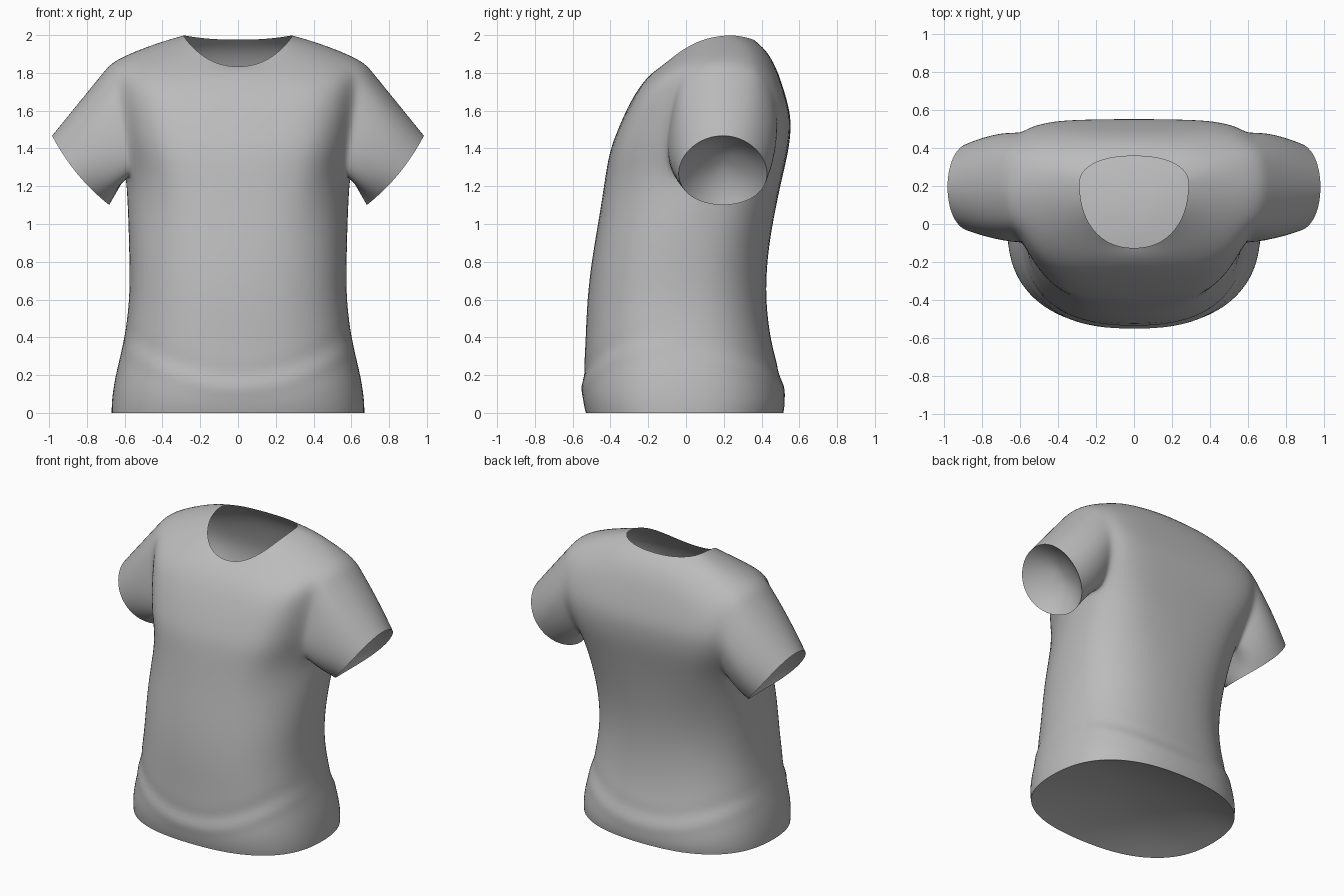
import bpy, bmesh
from math import sin, cos, pi, exp, atan2
from mathutils import Vector

if "Cube" in bpy.data.objects:
    bpy.data.objects.remove(bpy.data.objects["Cube"])

cloth = bpy.data.materials.new("grey cotton")
cloth.use_nodes = True
GREY = (0.5, 0.5, 0.5, 1)
cloth.diffuse_color = GREY
cloth.node_tree.nodes["Principled BSDF"].inputs["Base Color"].default_value = GREY

SEG = 24
# Body rings below the arms: height, half width, side y, front y, back y
LOWER = [(0.0, .675, -.02, -.535, .52), (.05, .675, -.02, -.548, .53), (.14, .665, -.02, -.557, .523),
         (.25, .642, -.02, -.543, .49), (.38, .608, -.03, -.536, .452), (.6, .577, -.03, -.528, .424),
         (.82, .58, 0, -.502, .433), (1.04, .585, .06, -.464, .468)]
# Rings from armpit to neckline: front (y, z), side (x, y, z), back (y, z)
UPPER = [((-.437, 1.24), (.595, .17, 1.26), (.513, 1.25)),
         ((-.413, 1.38), (.61, .18, 1.4), (.548, 1.4)),
         ((-.367, 1.5), (.635, .19, 1.55), (.56, 1.54)),
         ((-.317, 1.61), (.655, .2, 1.72), (.54, 1.64)),
         ((-.267, 1.7), (.67, .21, 1.865), (.51, 1.74)),
         ((-.213, 1.77), (.53, .23, 1.925), (.478, 1.83)),
         ((-.167, 1.81), (.4, .24, 1.97), (.427, 1.92)),
         ((-.13, 1.83), (.29, .215, 2.0), (.36, 1.975))]
rings = [((yf, z), (a, ys, z), (yb, z)) for z, a, ys, yf, yb in LOWER] + UPPER
# Roundness of each ring: across, front, back
ROUND = [(.82, .82, .82)] * 7 + [(.7, 1, .8), (.53, 1.3, .85), (.5, 1.05, .45), (.5, 1, .3),
                                 (.5, 1, .33), (.55, 1.1, .6), (.7, 1.05, .75), (.8, .95, .85), (.9, .9, .9)]
PIT, TIP = len(LOWER), len(LOWER) + 4      # first and last ring of the armhole


def power(v, p):
    return abs(v) ** p * (1 if v >= 0 else -1)


def ring_point(ring, i, shape):
    (yf, zf), (xs, ys, zs), (yb, zb) = ring
    across, front, back = shape
    t = 2 * pi * i / SEG
    y_end, z_end, p = (yb, zb, back) if sin(t) > 0 else (yf, zf, front)
    s = abs(sin(t)) ** p
    return Vector((xs * power(cos(t), across), ys + (y_end - ys) * s, zs + (z_end - zs) * s * s))


bm = bmesh.new()
grid = [[bm.verts.new(ring_point(ring, i, shape)) for i in range(SEG)]
        for ring, shape in zip(rings, ROUND)]


def in_armhole(r, i):
    side = i % (SEG // 2)
    return PIT <= r < TIP and (side < 2 or side >= SEG // 2 - 2)


# Body, leaving the armholes open
for r in range(len(rings) - 1):
    for i in range(SEG):
        j = (i + 1) % SEG
        if not in_armhole(r, i):
            bm.faces.new((grid[r][i], grid[r][j], grid[r + 1][j], grid[r + 1][i]))

# Sleeves, running from each armhole loop to a round, slightly bowed cuff
for sgn, mid in ((1, 0), (-1, SEG // 2)):
    cols = [(mid + d) % SEG for d in range(-2, 3)]
    loop = {grid[r][i] for r in (PIT, TIP) for i in cols}
    loop |= {grid[r][i] for r in range(PIT, TIP) for i in (cols[0], cols[-1])}
    loop = sorted(loop, key=lambda v: atan2(v.co.z - 1.54, v.co.y - .18))
    n = len(loop)
    top = loop.index(grid[TIP][mid])
    start = [v.co.copy() for v in loop]
    cuff = []
    for k in range(n):
        a = pi / 2 + 2 * pi * (k - top) / n
        bow = .02 * cos(a) ** 2
        cuff.append(Vector((sgn * (.832 + .155 * sin(a) + bow), .195 + .24 * cos(a),
                            1.285 + .188 * sin(a) - bow)))
    prev = loop
    for f in (.15, .4, .7, .92, 1):
        new = []
        for k in range(n):
            co = start[k].lerp(cuff[k], f)
            co.y += .02 * sin(pi * f) * (cuff[k].y - .195) / .24
            new.append(bm.verts.new(co))
        for k in range(n):
            m = (k + 1) % n
            bm.faces.new((prev[k], prev[m], new[m], new[k])[::sgn])
        prev = new

# One consistent surface before smoothing
bmesh.ops.recalc_face_normals(bm, faces=bm.faces)
mesh = bpy.data.meshes.new("shirt")
bm.to_mesh(mesh)
bm.free()
shirt = bpy.data.objects.new("shirt", mesh)
bpy.context.collection.objects.link(shirt)
mesh.materials.append(cloth)
bpy.context.view_layer.objects.active = shirt
shirt.select_set(True)

# Smooth the cloth
sub = shirt.modifiers.new("smooth", "SUBSURF")
sub.levels = sub.render_levels = 2
bpy.ops.object.modifier_apply(modifier=sub.name)

bm = bmesh.new()
bm.from_mesh(shirt.data)


# Soft folds sagging round the hem, fading out at the sides
def ridge(d, width):
    return exp(-(d / width) ** 2)


for v in bm.verts:
    x, y, z = v.co
    if .02 < z < .6:
        sag = (.22 if y < 0 else .15) * (x / .6) ** 2
        fold = .005 * ridge(z - .13 - sag, .04) - .006 * ridge(z - .21 - sag, .045)
        v.co += Vector((x, y, 0)).normalized() * fold * min(1, abs(y) / .4)


# Hollow inner panels closing the hem and the cuffs
def panel(belongs, inward):
    edges = [e for e in bm.edges if e.is_boundary and all(belongs(v.co) for v in e.verts)]
    rim = {v for e in edges for v in e.verts}
    centre = sum((v.co for v in rim), Vector()) / len(rim)
    scale = 1
    for f in (.9, .75, .55, .3, .1):
        geom = bmesh.ops.extrude_edge_only(bm, edges=edges)["geom"]
        edges = [g for g in geom if isinstance(g, bmesh.types.BMEdge) and g.is_boundary]
        lift = inward * (scale * scale - f * f)
        for v in {v for e in edges for v in e.verts}:
            v.co = v.co + (centre - v.co) * (1 - f / scale) + lift
        centre = centre + lift
        scale = f
    bmesh.ops.contextual_create(bm, geom=edges)


panel(lambda co: co.z < .03, Vector((0, 0, .12)))
for sgn in (1, -1):
    panel(lambda co: sgn * co.x > .6 and co.z > 1, Vector((-.78 * sgn, 0, .63)) * .11)

bmesh.ops.recalc_face_normals(bm, faces=bm.faces)
bm.to_mesh(shirt.data)
bm.free()
bpy.ops.object.shade_smooth_by_angle(angle=pi / 3)
